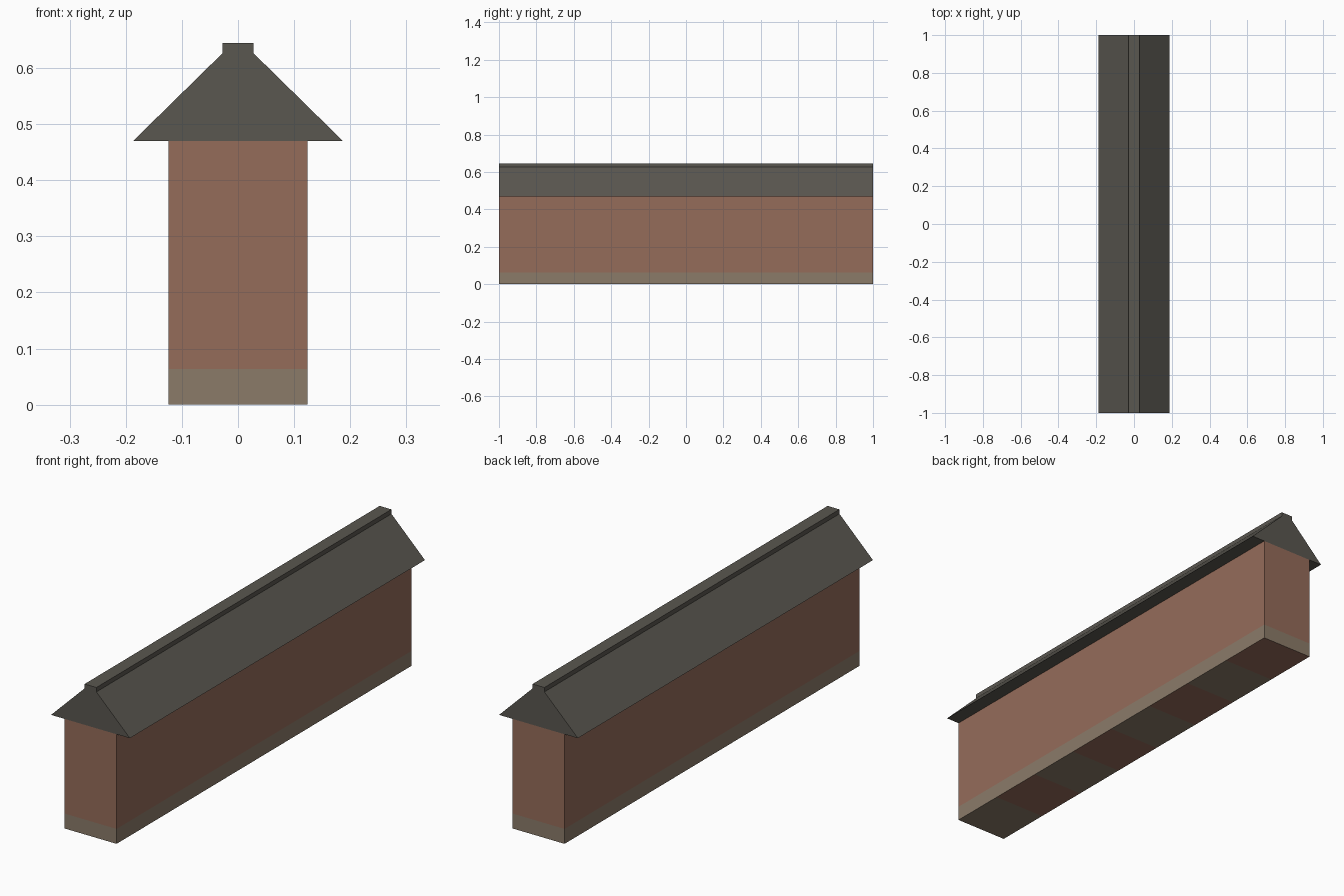
import bpy

if "Cube" in bpy.data.objects:
    bpy.data.objects.remove(bpy.data.objects["Cube"])


def srgb(h):
    c = [int(h[i:i + 2], 16) / 255 for i in (0, 2, 4)]
    return [v / 12.92 if v <= 0.04045 else ((v + 0.055) / 1.055) ** 2.4 for v in c] + [1]


def material(name, h):
    m = bpy.data.materials.new(name)
    m.diffuse_color = srgb(h)
    m.use_nodes = True
    m.node_tree.nodes["Principled BSDF"].inputs["Base Color"].default_value = m.diffuse_color
    return m


brick = material("brick red", "956c5a")
stone = material("stone base", "8b7b69")
slate = material("dark slate", "5a5750")


def extrude(name, half, mats, ys=(-1, 1)):
    """Mirror a right-hand (x, z) profile and sweep it along y."""
    prof = half + [(-x, z) for x, z in reversed(half)]
    n, rows = len(prof), len(ys)
    verts = [(x, y, z) for y in ys for x, z in prof]
    faces = [tuple(range(n)), tuple(reversed(range((rows - 1) * n, rows * n)))]
    for r in range(rows - 1):
        for i in range(n):
            j = (i + 1) % n
            faces.append((r * n + j, r * n + i, (r + 1) * n + i, (r + 1) * n + j))
    me = bpy.data.meshes.new(name)
    me.from_pydata(verts, [], faces)
    for m in mats:
        me.materials.append(m)
    ob = bpy.data.objects.new(name, me)
    bpy.context.collection.objects.link(ob)
    # consistent outward normals
    import bmesh
    bm = bmesh.new()
    bm.from_mesh(me)
    bmesh.ops.recalc_face_normals(bm, faces=bm.faces)
    bm.to_mesh(me)
    bm.free()
    return ob


W, BAND, EAVE = 0.124, 0.064, 0.47

# Wall body, cut at the top of the stone band and along its length
stripes = [-1 + 0.25 * i for i in range(9)]
wall = extrude("wall", [(W, 0), (W, BAND), (W, EAVE)], [brick, stone], stripes)
import bmesh
bm = bmesh.new()
bm.from_mesh(wall.data)
ends = [f for f in bm.faces if abs(f.normal.y) > 0.9]
geom = ends + [e for f in ends for e in f.edges] + [v for f in ends for v in f.verts]
bmesh.ops.bisect_plane(bm, geom=list(set(geom)), plane_co=(0, 0, BAND), plane_no=(0, 0, 1))
for f in bm.faces:
    c = f.calc_center_median()
    if f.normal.z < -0.9:  # underside alternates stone and brick
        f.material_index = 1 - int((c.y + 1) / 0.25) % 2
    else:
        f.material_index = 1 if c.z < BAND else 0
bm.to_mesh(wall.data)
bm.free()

# Gabled coping with raised flat ridge
extrude("roof_coping", [(0.187, EAVE), (0.028, 0.626), (0.028, 0.645)], [slate])
